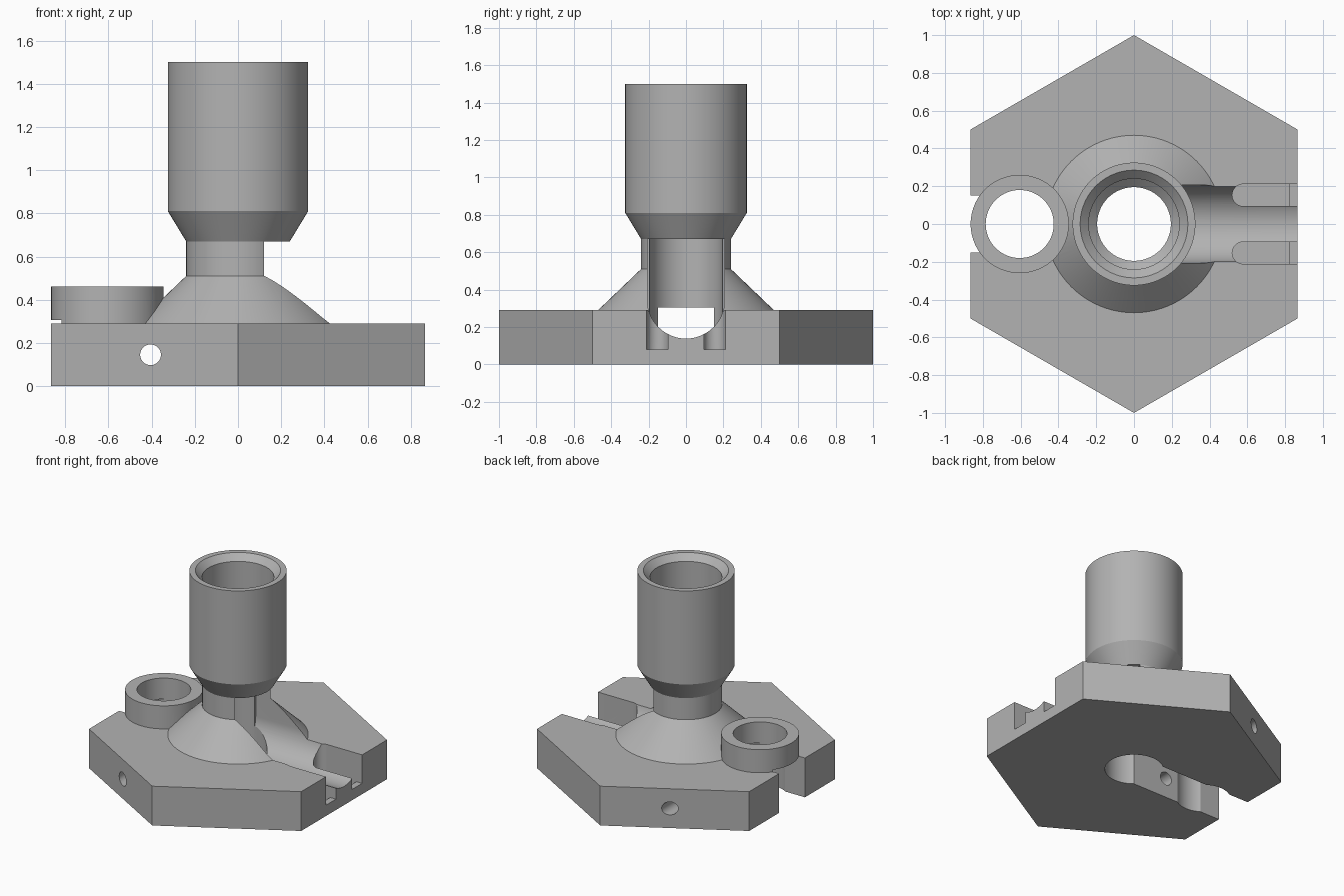
import bpy, bmesh
from math import sin, cos, pi, radians
from mathutils import Matrix

default = bpy.data.objects.get("Cube")
if default:
    bpy.data.objects.remove(default, do_unlink=True)

grey = bpy.data.materials.new("light_grey")
grey.use_nodes = True
grey.diffuse_color = (0.45, 0.45, 0.45, 1)
grey.node_tree.nodes["Principled BSDF"].inputs["Base Color"].default_value = (0.45, 0.45, 0.45, 1)

SEGMENTS = 96


def finish(name, bm):
    bmesh.ops.remove_doubles(bm, verts=bm.verts, dist=1e-5)
    bmesh.ops.recalc_face_normals(bm, faces=bm.faces)
    mesh = bpy.data.meshes.new(name)
    bm.to_mesh(mesh)
    bm.free()
    obj = bpy.data.objects.new(name, mesh)
    bpy.context.collection.objects.link(obj)
    mesh.materials.append(grey)
    return obj


def arc(radius, start, end, steps, cx=0, cy=0):
    angles = [radians(start + (end - start) * i / steps) for i in range(steps + 1)]
    return [(cx + radius * cos(a), cy + radius * sin(a)) for a in angles]


def prism(name, outline, low, high, turn=Matrix()):
    """Extrude a flat outline from low to high, then turn it."""
    bm = bmesh.new()
    face = bm.faces.new([bm.verts.new((x, y, low)) for x, y in outline])
    top = bmesh.ops.extrude_face_region(bm, geom=[face])["geom"]
    verts = [v for v in top if isinstance(v, bmesh.types.BMVert)]
    bmesh.ops.translate(bm, verts=verts, vec=(0, 0, high - low))
    bm.transform(turn)
    return finish(name, bm)


def cylinder(name, radius, low, high, cx=0, cy=0, steps=SEGMENTS, turn=Matrix()):
    return prism(name, arc(radius, 0, 360, steps, cx, cy)[:-1], low, high, turn)


def lathe(name, profile):
    """Revolve a radius/height profile about the z axis."""
    bm = bmesh.new()
    verts = [bm.verts.new((r, 0, z)) for r, z in profile]
    edges = [bm.edges.new(pair) for pair in zip(verts, verts[1:])]
    bmesh.ops.spin(bm, geom=verts + edges, cent=(0, 0, 0), axis=(0, 0, 1),
                   angle=2 * pi, steps=SEGMENTS)
    return finish(name, bm)


def combine(body, other, operation):
    other.hide_render = True
    mod = body.modifiers.new(operation.lower(), "BOOLEAN")
    mod.operation = operation
    mod.solver = "EXACT"
    mod.object = other
    bpy.context.view_layer.objects.active = body
    bpy.ops.object.modifier_apply(modifier=mod.name)
    bpy.data.objects.remove(other, do_unlink=True)


# Hexagonal base with points to front and back
body = prism("stand_body", arc(1, 30, 330, 5), 0, 0.29)

# Flared stem with collar tube, and the round side socket
stem = lathe("stem", [(0, 0.2), (0.564, 0.2), (0.24, 0.51), (0.24, 0.67),
                      (0.325, 0.81), (0.325, 1.5), (0, 1.5)])
combine(body, stem, "UNION")
combine(body, cylinder("side_socket", 0.26, 0.1, 0.46, cx=-0.605), "UNION")

# Stepped bore down the stem, with a chamfered mouth
bore = lathe("bore", [(0, -0.1), (0.195, -0.1), (0.195, 0.76), (0.24, 0.8),
                      (0.24, 1.455), (0.295, 1.51), (0, 1.51)])
combine(body, bore, "DIFFERENCE")

# Socket hole and the slot beneath it, open to the side
combine(body, cylinder("socket_hole", 0.18, -0.1, 0.6, cx=-0.605), "DIFFERENCE")
slot = prism("slot", [(-1, -0.15), (0, -0.15), (0, 0.15), (-1, 0.15)], -0.1, 0.305)
combine(body, slot, "DIFFERENCE")

# Round-bottomed outlet channel along +x, rising through the neck
along_x = Matrix(((0, 0, 1, 0), (1, 0, 0, 0), (0, 1, 0, 0), (0, 0, 0, 1)))
channel = [(0.207, 0.67), (-0.207, 0.67)] + arc(0.207, 180, 360, 48, cy=0.345)
combine(body, prism("channel", channel, 0, 1, along_x), "DIFFERENCE")

# Pockets either side of the channel, each with a low lip at the edge
for side in (-1, 1):
    for end, floor in ((0.82, 0.04), (1.0, 0.08)):
        rounded = arc(0.058, 90, 270, 24, cx=0.578, cy=side * 0.153)
        outline = rounded + [(end, rounded[-1][1]), (end, rounded[0][1])]
        combine(body, prism("pocket", outline, floor, 0.4), "DIFFERENCE")

# Cross pin hole from front to back
along_y = Matrix.Rotation(pi / 2, 4, "X")
pin = cylinder("pin_hole", 0.048, -1.2, 1.2, cx=-0.405, cy=0.145, steps=40, turn=along_y)
combine(body, pin, "DIFFERENCE")

# Smooth the round walls and keep the edges sharp
bpy.ops.object.select_all(action="DESELECT")
body.select_set(True)
bpy.context.view_layer.objects.active = body
bpy.ops.object.shade_smooth_by_angle(angle=radians(20))
